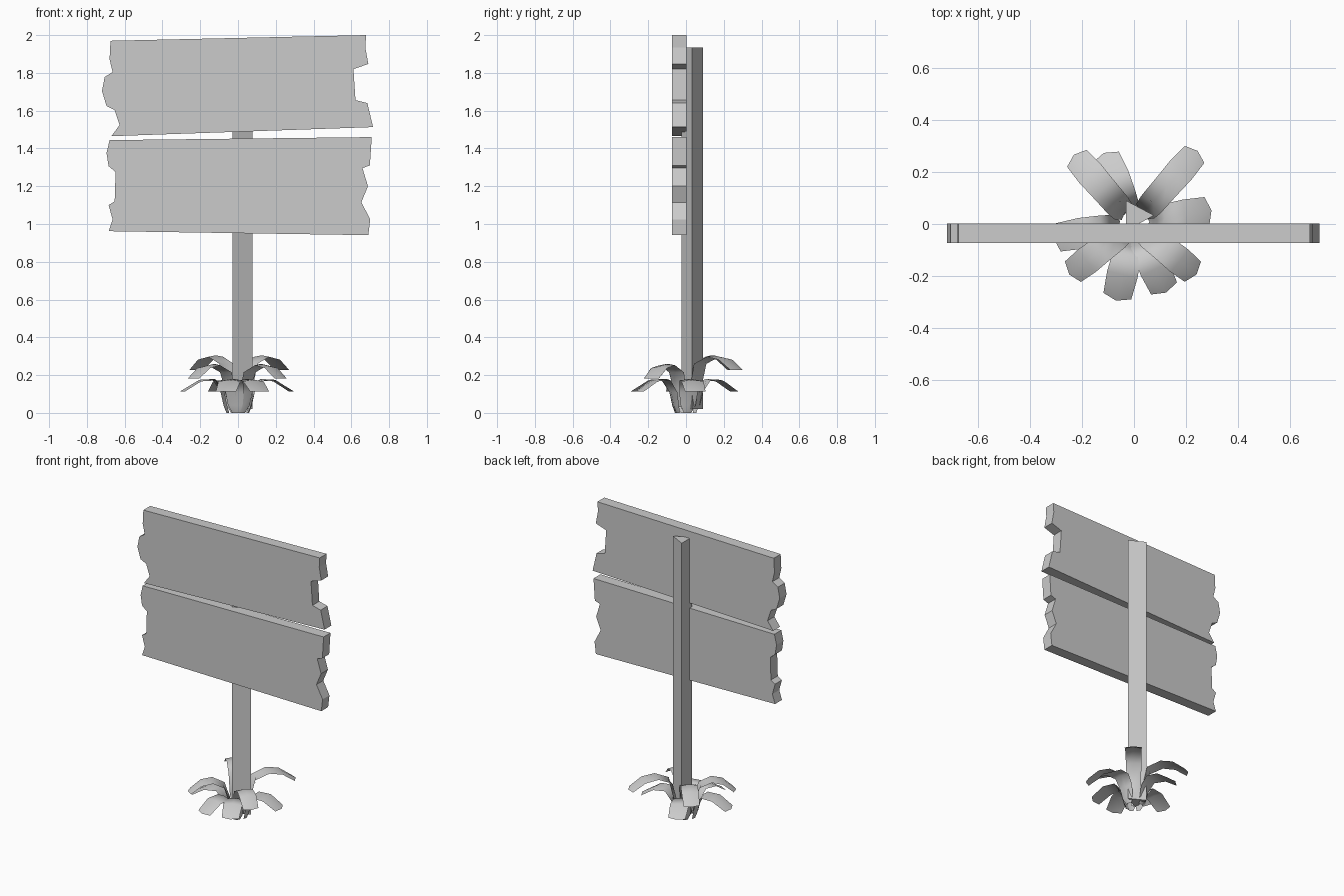
import bpy, bmesh
from math import sin, cos, radians

if "Cube" in bpy.data.objects:
    bpy.data.objects.remove(bpy.data.objects["Cube"])


def make_object(name, bm):
    mesh = bpy.data.meshes.new(name)
    bm.to_mesh(mesh)
    bm.free()
    obj = bpy.data.objects.new(name, mesh)
    bpy.context.collection.objects.link(obj)
    return obj


def extrude_outline(name, points, vector):
    """Turn a flat outline of 3D points into a solid."""
    bm = bmesh.new()
    face = bm.faces.new([bm.verts.new(p) for p in points])
    result = bmesh.ops.extrude_face_region(bm, geom=[face])
    verts = [v for v in result["geom"] if isinstance(v, bmesh.types.BMVert)]
    bmesh.ops.translate(bm, verts=verts, vec=vector)
    bmesh.ops.recalc_face_normals(bm, faces=bm.faces)
    return make_object(name, bm)


# Three-sided post
post = [(-0.03, 0.09), (-0.03, -0.025), (0.077, 0.033)]
extrude_outline("post", [(x, y, 0.02) for x, y in post], (0, 0, 1.915))

# Two boards with broken ends
upper = [(-.675, 1.97), (.678, 2.0), (.674, 1.935), (.69, 1.847), (.611, 1.82),
         (.622, 1.656), (.685, 1.64), (.715, 1.513), (-.67, 1.465), (-.627, 1.524),
         (-.653, 1.603), (-.696, 1.624), (-.72, 1.704), (-.706, 1.778),
         (-.664, 1.804), (-.68, 1.873)]
lower = [(-.68, 1.444), (.708, 1.46), (.698, 1.31), (.659, 1.296), (.688, 1.2),
         (.653, 1.115), (.70, 1.025), (.69, .941), (-.685, .962), (-.664, 1.025),
         (-.685, 1.1), (-.653, 1.12), (-.648, 1.275), (-.685, 1.306), (-.696, 1.375)]
for name, outline in (("upper_board", upper), ("lower_board", lower)):
    extrude_outline(name, [(x, -0.073, z) for x, z in outline], (0, 0.075, 0))

# Leaf profiles: radius, height, half width
HIGH = [(.055, .03, .025), (.075, .13, .045), (.105, .26, .05),
        (.18, .305, .052), (.26, .29, .055), (.335, .235, .05)]
LOW = [(.06, 0, .02), (.075, .04, .04), (.09, .11, .05),
       (.12, .18, .055), (.20, .175, .06), (.285, .12, .055)]


def leaf(name, angle, profile, scale=1.0, drop=0.0):
    bm = bmesh.new()
    a = radians(angle)
    rows = []
    last = len(profile) - 1
    for i, (r, z, w) in enumerate(profile):
        row = []
        for side in (-1, 0, 1):
            rr = r * scale
            zz = z
            if i == last and side == 0:   # blunt point at the tip
                rr += 0.018
                zz -= 0.008
            elif i <= 2 and side:         # upright part curls round the post
                rr -= 0.012
            elif side:
                zz -= 0.008
            zz = max(0, zz - drop * (i > 1))
            row.append(bm.verts.new((rr * cos(a) - side * w * sin(a),
                                     rr * sin(a) + side * w * cos(a), zz)))
        rows.append(row)
    for p, q in zip(rows, rows[1:]):
        for k in (0, 1):
            bm.faces.new((p[k], q[k], q[k + 1], p[k + 1]))
    for f in bm.faces:
        f.smooth = True
    make_object(name, bm)


# Tuft of leaves around the foot of the post
for i, (angle, scale) in enumerate([(49, 1.06), (131, 1.0), (-39, .87), (-142, .89)]):
    leaf(f"tall_leaf_{i + 1}", angle, HIGH, scale, drop=0.045 if angle < 0 else 0)
for i, (angle, scale) in enumerate([(113, .98), (10, 1.0), (-65, .96),
                                    (-103, 1.0), (-170, 1.04)]):
    leaf(f"short_leaf_{i + 1}", angle, LOW, scale)
